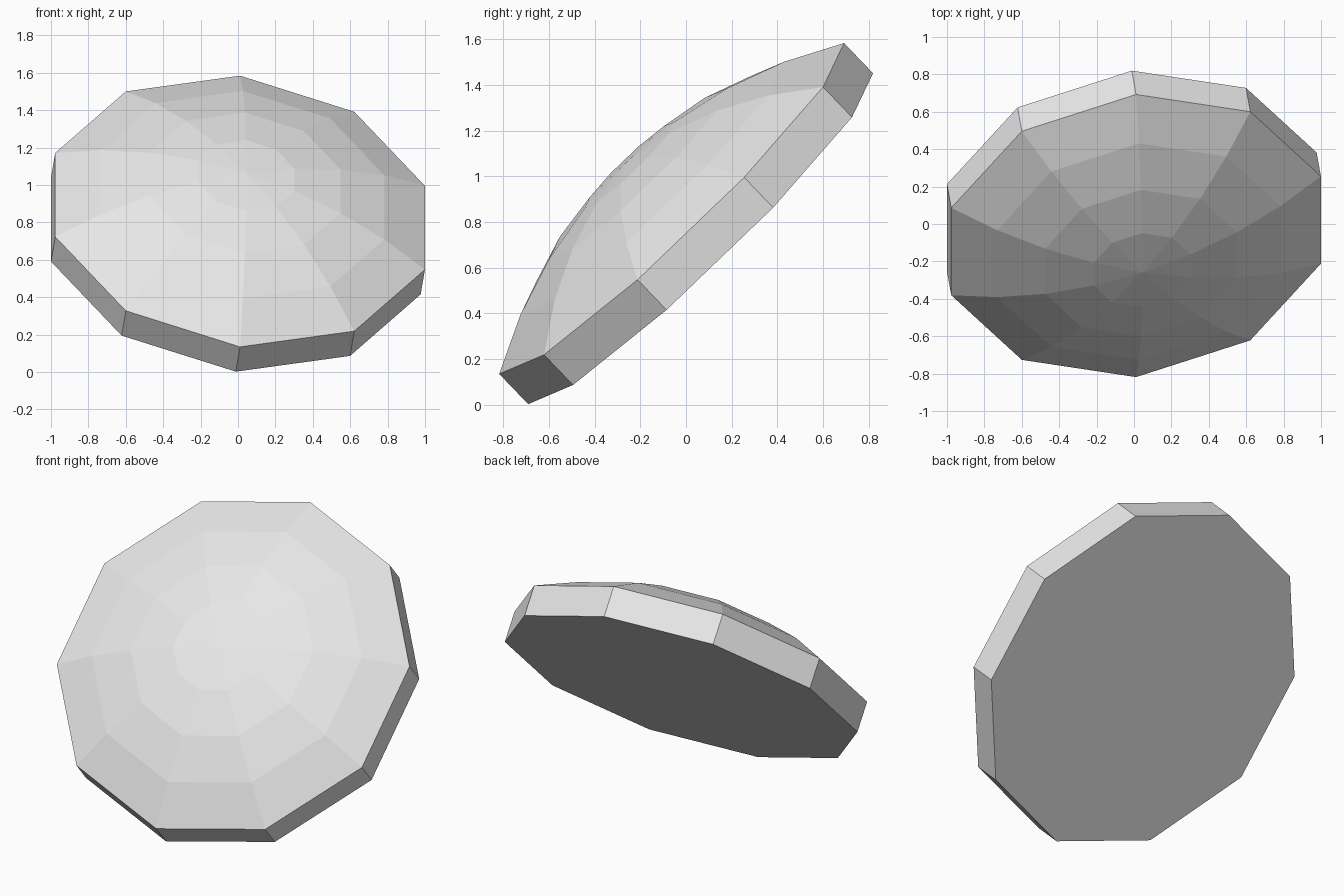
import bpy, bmesh, math
from mathutils import Matrix, Vector

cube = bpy.data.objects.get("Cube")
if cube:
    bpy.data.objects.remove(cube, do_unlink=True)

SIDES, RINGS = 10, 4
RADIUS, RISE, THICK = 1.047, 0.285, 0.185

# One plain grey material
grey = bpy.data.materials.new("light_grey")
grey.use_nodes = True
colour = (0.8, 0.8, 0.8, 1)
grey.diffuse_color = colour
grey.node_tree.nodes["Principled BSDF"].inputs["Base Color"].default_value = colour

# Profile: shallow spherical cap from apex to rim, then the straight edge wall
ball = (RADIUS ** 2 + RISE ** 2) / (2 * RISE)
half = math.asin(RADIUS / ball)
profile = []
for i in range(RINGS + 1):
    a = half * i / RINGS
    profile.append((0, -ball * math.sin(a), RISE - ball * (1 - math.cos(a))))
profile.append((0, -RADIUS, -THICK))

# Spin the profile into a ten-sided dome and close its flat back
bm = bmesh.new()
verts = [bm.verts.new(p) for p in profile]
edges = [bm.edges.new(pair) for pair in zip(verts, verts[1:])]
bmesh.ops.spin(bm, geom=verts + edges, cent=(0, 0, 0), axis=(0, 0, 1),
               angle=math.tau, steps=SIDES)
bmesh.ops.remove_doubles(bm, verts=bm.verts, dist=0.001)
bmesh.ops.holes_fill(bm, edges=[e for e in bm.edges if e.is_boundary], sides=0)
bmesh.ops.recalc_face_normals(bm, faces=bm.faces)

# Tilt the disc back so the dome faces forward and up
normal = Vector((0.122, -0.685, 0.714)).normalized()
up = Vector((0, 0.721, 0.692)).normalized()
side = up.cross(normal).normalized()
up = normal.cross(side)
tilt = Matrix((side, up, normal)).transposed().to_4x4()
bm.transform(Matrix.Translation((0.011, -0.063, 0.859)) @ tilt)

mesh = bpy.data.meshes.new("domed_disc")
bm.to_mesh(mesh)
bm.free()
mesh.materials.append(grey)
disc = bpy.data.objects.new("domed_disc", mesh)
bpy.context.collection.objects.link(disc)
